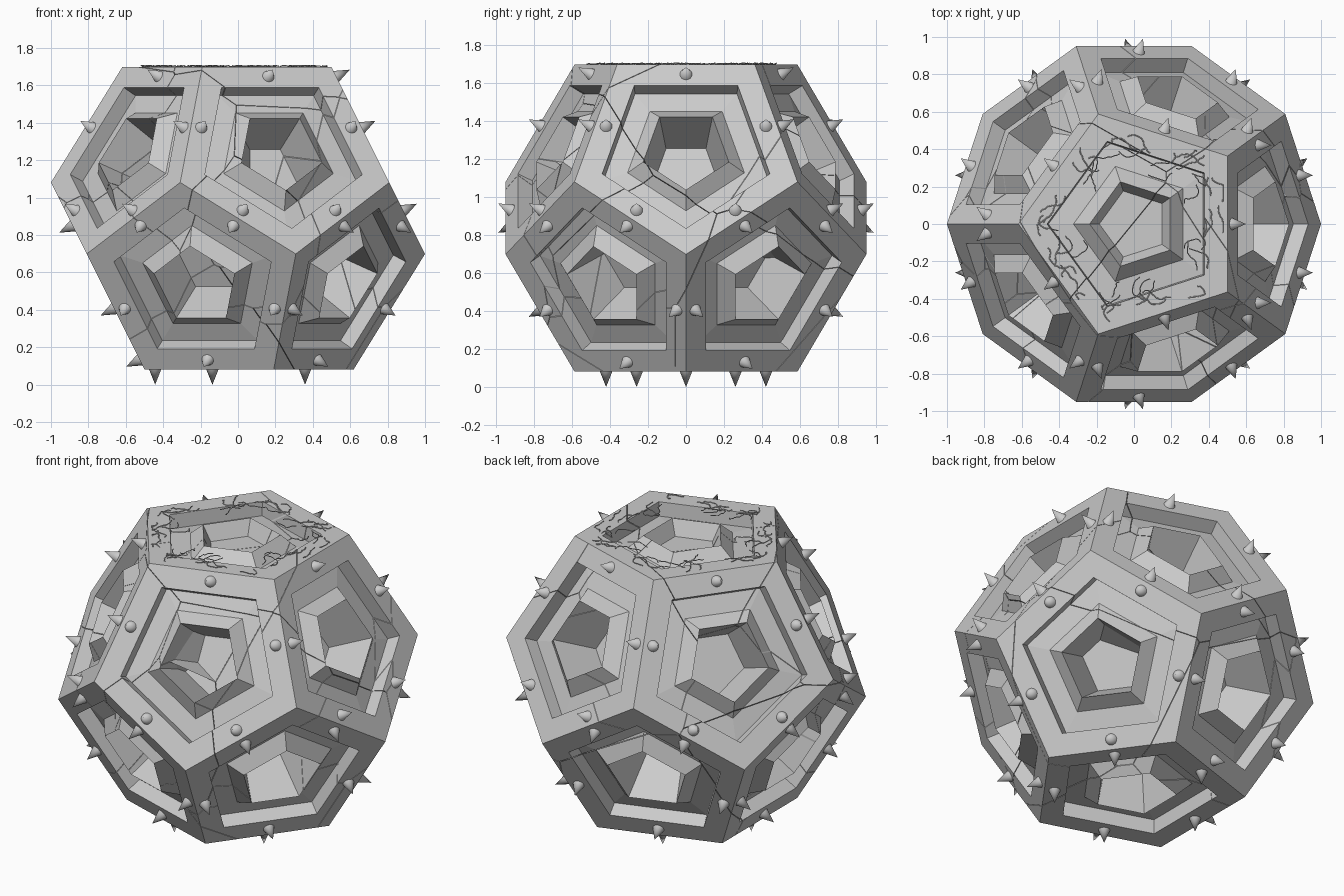
import bpy, bmesh, math, random
from mathutils import Vector

if "Cube" in bpy.data.objects:
    bpy.data.objects.remove(bpy.data.objects["Cube"])

random.seed(7)
IN_R = 0.809                       # centre-to-face distance
CENTRE = Vector((0, 0, 0.89))
TILT = math.atan(0.5)


def face_frames():
    """normal and direction to one corner for all twelve faces"""
    frames = [(Vector((0, 0, 1)), Vector((-1, 0, 0)))]
    for s, off in ((1, 0), (-1, 36)):
        for k in range(5):
            a = math.radians(off + 72 * k)
            out = Vector((math.cos(a), math.sin(a), 0))
            n = out * math.cos(TILT) + Vector((0, 0, s * math.sin(TILT)))
            u = out * math.sin(TILT) - Vector((0, 0, s * math.cos(TILT)))
            frames.append((n, u))
    frames.append((Vector((0, 0, -1)), Vector((1, 0, 0))))
    return frames


def add_object(name, bm):
    me = bpy.data.meshes.new(name)
    bm.to_mesh(me)
    ob = bpy.data.objects.new(name, me)
    bpy.context.collection.objects.link(ob)
    return ob


# dodecahedron body: stepped pentagon recess on each face (apothem, depth)
STEPS = [(0.5, 0), (0.376, 0), (0.37, 0.085), (0.262, 0.075), (0.192, 0.0), (0.145, 0.28)]
TOP_STEPS = STEPS[:-1] + [(0.15, 0.09)]         # shallower pit on top
body = bmesh.new()
for k, (n, u) in enumerate(face_frames()):
    v = n.cross(u)
    rings = []
    for apothem, depth in (STEPS if k else TOP_STEPS):
        r = apothem / math.cos(math.pi / 5)
        rings.append([body.verts.new(CENTRE + n * (IN_R - depth)
                      + (u * math.cos(t) + v * math.sin(t)) * r)
                      for t in (math.tau * i / 5 for i in range(5))])
    for a, b in zip(rings, rings[1:]):
        for i in range(5):
            j = (i + 1) % 5
            body.faces.new((a[i], a[j], b[j], b[i]))
    body.faces.new(rings[-1])
bmesh.ops.remove_doubles(body, verts=body.verts, dist=0.004)
bmesh.ops.recalc_face_normals(body, faces=body.faces)

# cracked shards: cells around random seeds, separated by hairline gaps
seeds = []
while len(seeds) < 18:
    p = Vector([random.uniform(-0.9, 0.9) for _ in range(3)])
    if 0.45 < p.length < 0.95 and all((p - q).length > 0.35 for q in seeds):
        seeds.append(p)
for k, p in enumerate(seeds):
    bm = body.copy()
    for q in seeds:
        if q is p or not bm.faces:
            continue
        d = (q - p).normalized()
        bmesh.ops.bisect_plane(bm, geom=bm.verts[:] + bm.edges[:] + bm.faces[:], dist=1e-5,
                               plane_co=CENTRE + (p + q) / 2 - d * 0.0014,
                               plane_no=d, clear_outer=True)
        bmesh.ops.holes_fill(bm, edges=[e for e in bm.edges if e.is_boundary], sides=0)
    if bm.faces:
        add_object(f"body_shard_{k + 1:02d}", bm)
    bm.free()
body.free()

# studs: one cone beside the middle of each face edge, none on the top face
studs = bmesh.new()
for n, u in face_frames()[1:]:
    v = n.cross(u)
    rot = n.to_track_quat('Z', 'Y').to_matrix().to_4x4()
    for i in range(5):
        t = math.tau * (i + 0.5) / 5
        rot.translation = CENTRE + n * (IN_R + 0.036) + (u * math.cos(t) + v * math.sin(t)) * 0.443
        bmesh.ops.create_cone(studs, cap_ends=True, segments=16, radius1=0.036,
                              radius2=0.0, depth=0.09, matrix=rot)
stud_ob = add_object("cone_studs", studs)
studs.free()
bpy.context.view_layer.objects.active = stud_ob
stud_ob.select_set(True)
bpy.ops.object.shade_smooth_by_angle(angle=math.radians(40))

# top tendrils: thin wandering strands around the top frame
cu = bpy.data.curves.new("top_tendrils", 'CURVE')
cu.dimensions = '3D'
cu.bevel_depth = 0.003
cu.bevel_resolution = 0
for side in range(5):
    a = math.radians(72 * side)
    out, along = Vector((math.cos(a), math.sin(a), 0)), Vector((-math.sin(a), math.cos(a), 0))
    for _ in range(9):
        x, y = random.uniform(0.31, 0.46), random.uniform(-0.25, 0.25)
        heading = random.choice((0, math.pi)) + random.uniform(-0.5, 0.5)
        pts = []
        for _ in range(12):
            pts.append(out * x + along * y + Vector((0, 0, CENTRE.z + IN_R + random.uniform(0, 0.008))))
            heading += random.uniform(-0.65, 0.65)
            x = min(0.475, max(0.27, x + 0.016 * math.sin(heading)))
            y = min(0.3, max(-0.3, y + 0.016 * math.cos(heading)))
        sp = cu.splines.new('POLY')
        sp.points.add(len(pts) - 1)
        for sp_pt, co in zip(sp.points, pts):
            sp_pt.co = (*co, 1)
bpy.context.collection.objects.link(bpy.data.objects.new("top_tendrils", cu))
